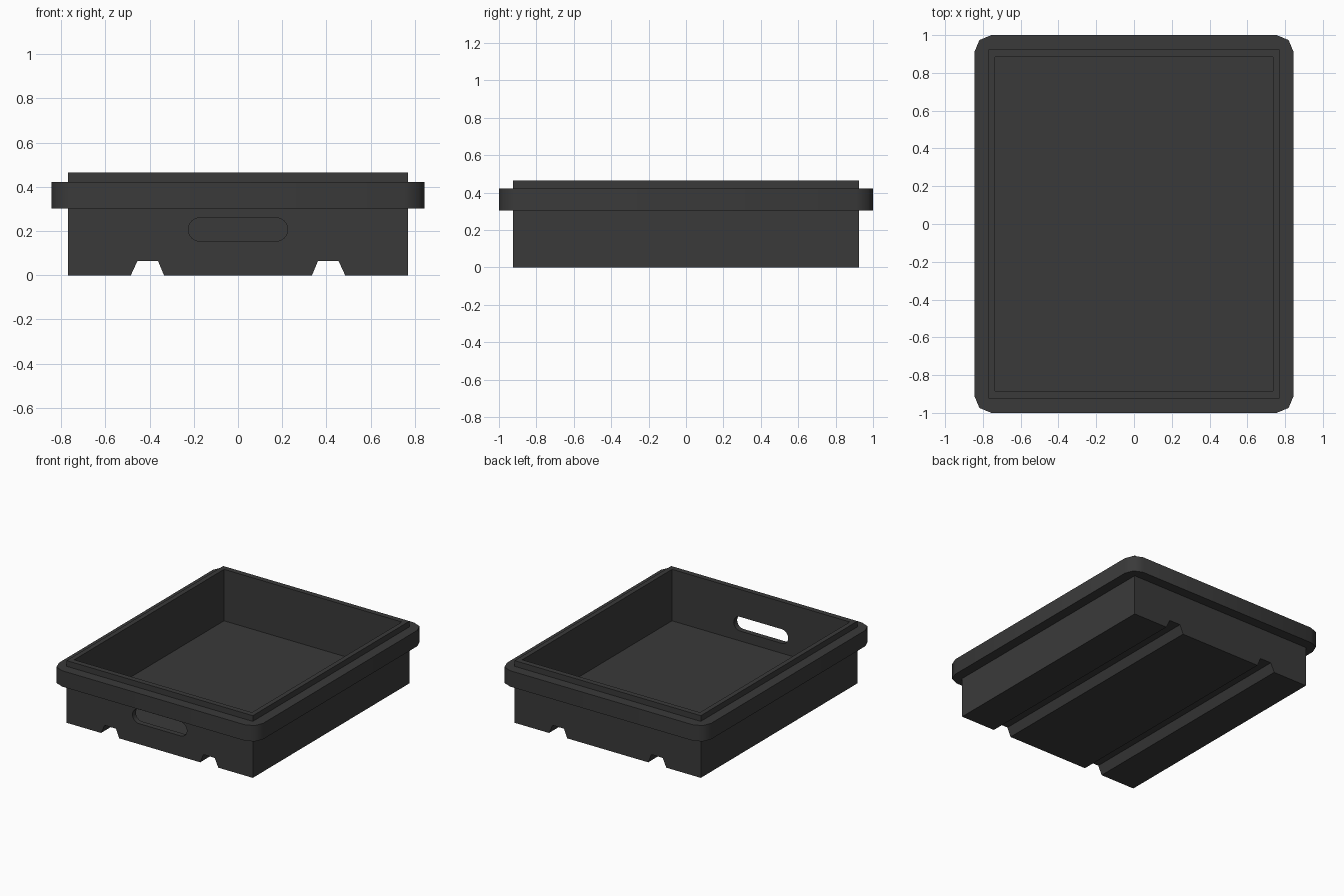
import bpy, bmesh
from math import sin, cos, pi, radians
from mathutils import Vector

if "Cube" in bpy.data.objects:
    bpy.data.objects.remove(bpy.data.objects["Cube"])


def prism(name, points, direction):
    """Closed solid: planar outline extruded along a direction."""
    bm = bmesh.new()
    face = bm.faces.new([bm.verts.new(p) for p in points])
    ext = bmesh.ops.extrude_face_region(bm, geom=[face])
    moved = [v for v in ext["geom"] if isinstance(v, bmesh.types.BMVert)]
    bmesh.ops.translate(bm, verts=moved, vec=Vector(direction))
    bmesh.ops.recalc_face_normals(bm, faces=bm.faces)
    mesh = bpy.data.meshes.new(name)
    bm.to_mesh(mesh)
    bm.free()
    ob = bpy.data.objects.new(name, mesh)
    bpy.context.collection.objects.link(ob)
    return ob


def combine(target, other, operation):
    """Apply a boolean and remove the helper."""
    mod = target.modifiers.new(operation, 'BOOLEAN')
    mod.operation, mod.solver, mod.object = operation, 'EXACT', other
    bpy.context.view_layer.objects.active = target
    bpy.ops.object.modifier_apply(modifier=mod.name)
    bpy.data.objects.remove(other)


def rounded(hx, hy, r, segs):
    """Rectangle outline with rounded corners."""
    pts = []
    for q, (sx, sy) in enumerate(((1, 1), (-1, 1), (-1, -1), (1, -1))):
        for i in range(segs + 1):
            a = pi / 2 * (q + i / segs)
            pts.append((sx * (hx - r) + r * cos(a), sy * (hy - r) + r * sin(a)))
    return pts


# Box body with two tapered grooves running under its full length
half = [(0.335, 0), (0.362, 0.065), (0.455, 0.065), (0.485, 0), (0.77, 0), (0.77, 0.465)]
outline = half + [(-x, z) for x, z in reversed(half)]
tray = prism("tray", [(x, -0.925, z) for x, z in outline], (0, 1.85, 0))

# Protruding collar with faceted corners
collar = prism("collar", [(x, y, 0.303) for x, y in rounded(0.845, 1.0, 0.09, 2)], (0, 0, 0.119))
combine(tray, collar, 'UNION')

# Open cavity
cavity = prism("cavity", [(x, y, 0.08) for x, y in
                          ((-0.735, -0.885), (0.735, -0.885), (0.735, 0.885), (-0.735, 0.885))], (0, 0, 1))
combine(tray, cavity, 'DIFFERENCE')

# Hand slot through the front wall only
slot = []
for side in (0, 1):
    for i in range(13):
        a = -pi / 2 + pi * (side + i / 12)
        slot.append(((0.172 if side == 0 else -0.172) + 0.053 * cos(a), -1.1, 0.207 + 0.053 * sin(a)))
combine(tray, prism("hand_slot", slot, (0, 0.4, 0)), 'DIFFERENCE')

# Dark plastic
mat = bpy.data.materials.new("dark_plastic")
mat.diffuse_color = (0.042, 0.042, 0.042, 1)
mat.use_nodes = True
mat.node_tree.nodes["Principled BSDF"].inputs["Base Color"].default_value = mat.diffuse_color
tray.data.materials.clear()
tray.data.materials.append(mat)
for p in tray.data.polygons:
    p.material_index = 0

bpy.ops.object.select_all(action='DESELECT')
tray.select_set(True)
bpy.context.view_layer.objects.active = tray
bpy.ops.object.shade_smooth_by_angle(angle=radians(50))
